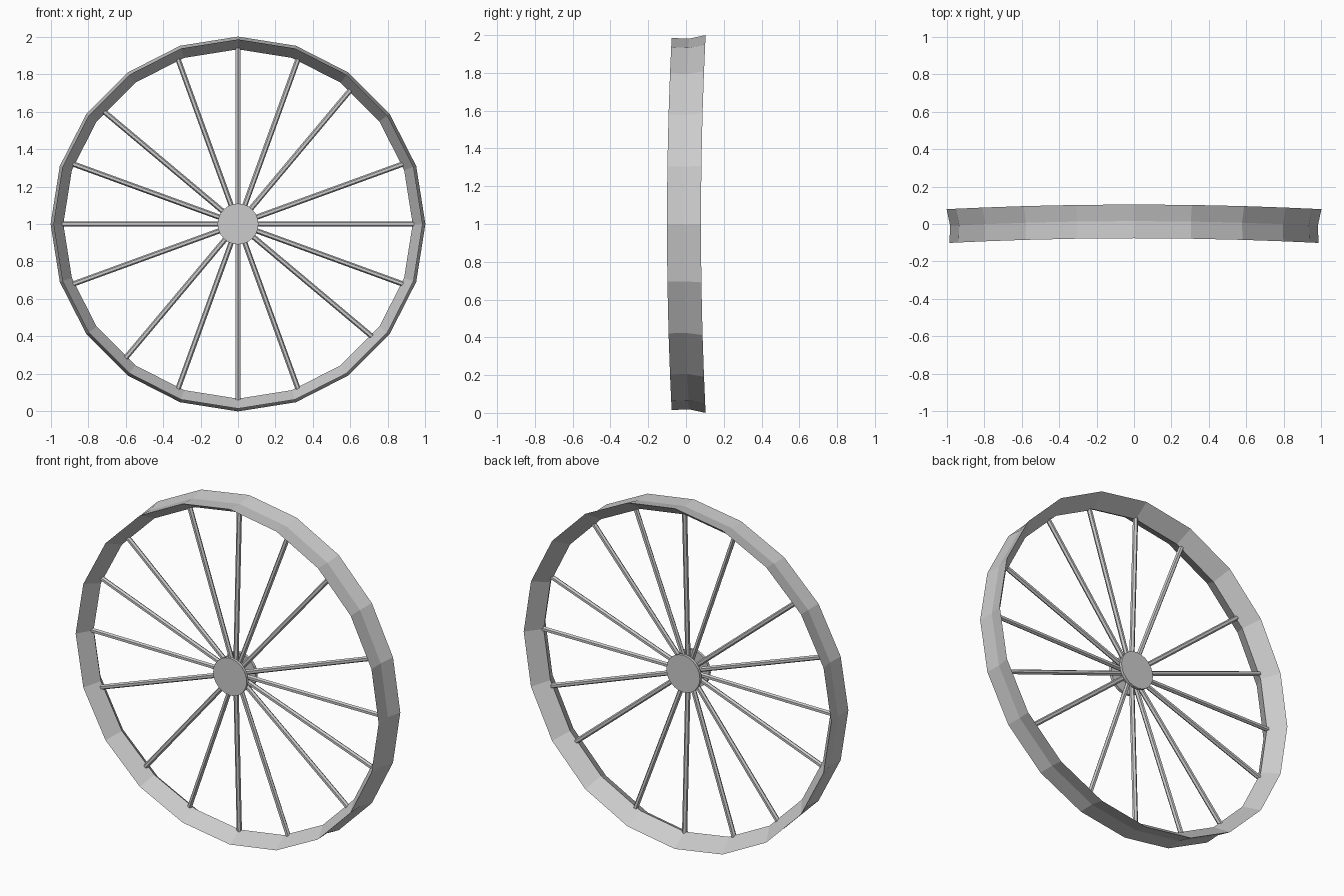
import bpy, bmesh, math
from mathutils import Vector

if "Cube" in bpy.data.objects:
    bpy.data.objects.remove(bpy.data.objects["Cube"])

CENTRE = Vector((0, 0, 1))
SIDES = 20


def saddle(a):
    # the rim is gently warped: sides forward, top and bottom back
    return -0.0125 * math.cos(2 * a)


def polar(r, a, y):
    return CENTRE + Vector((r * math.cos(a), y, r * math.sin(a)))


def finish(name, bm):
    bmesh.ops.recalc_face_normals(bm, faces=bm.faces)
    mesh = bpy.data.meshes.new(name)
    bm.to_mesh(mesh)
    bm.free()
    ob = bpy.data.objects.new(name, mesh)
    bpy.context.collection.objects.link(ob)
    return ob


def rod(name, p, q, radius, sides):
    p, q = Vector(p), Vector(q)
    bpy.ops.mesh.primitive_cylinder_add(
        vertices=sides, radius=radius, depth=(q - p).length, location=(p + q) / 2,
        rotation=(q - p).to_track_quat('Z', 'Y').to_euler())
    bpy.context.object.name = name


# rim: four-point section (depth, radius) swept round the wheel
section = [(-0.0885, 0.985), (0.003, 0.981), (0.0915, 1.0), (0.003, 0.932)]
bm = bmesh.new()
rings = []
for i in range(SIDES):
    a = 2 * math.pi * i / SIDES
    rings.append([bm.verts.new(polar(r, a, y + saddle(a))) for y, r in section])
for i in range(SIDES):
    a, b = rings[i], rings[(i + 1) % SIDES]
    for j in range(4):
        k = (j + 1) % 4
        bm.faces.new((a[j], a[k], b[k], b[j]))
finish("rim", bm)

# spokes: four per quarter turn, unevenly spaced
for deg in (0, 20, 50, 70, 90, 110, 140, 160, 180, 200, 230, 250, 270, 290, 320, 340):
    a = math.radians(deg)
    rod(f"spoke_{deg}", polar(0.03, a, -0.02), polar(0.938, a, saddle(a)), 0.014, 6)

# hub: two discs on a short axle
rod("hub_front_disc", (0, -0.075, 1), (0, -0.058, 1), 0.109, 24)
rod("hub_back_disc", (0, 0.01, 1), (0, 0.027, 1), 0.109, 24)
rod("hub_axle", (0, -0.06, 1), (0, 0.012, 1), 0.045, 16)
